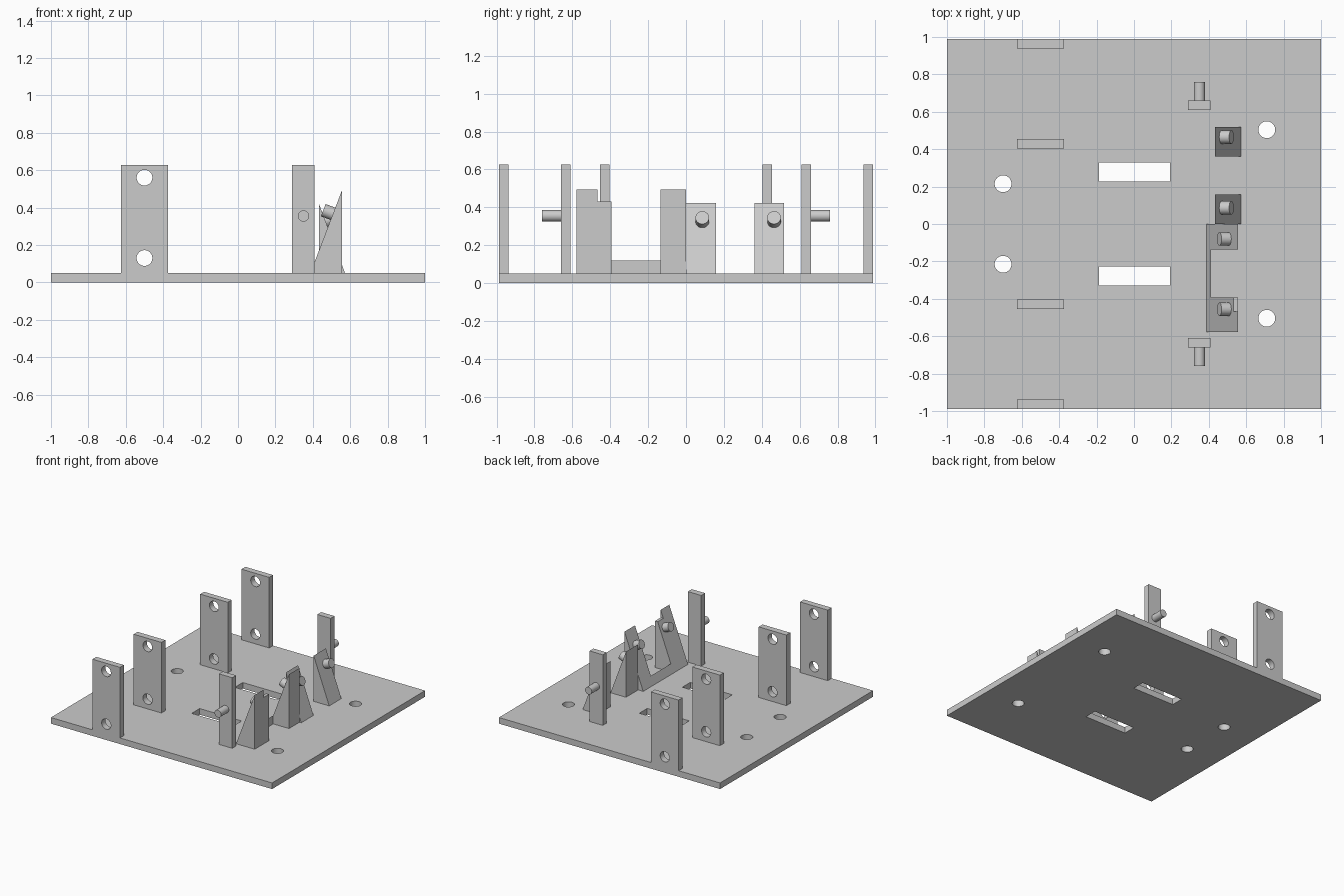
import bpy, bmesh, math
from mathutils import Vector

old = bpy.data.objects.get("Cube")
if old:
    bpy.data.objects.remove(old, do_unlink=True)

grey = bpy.data.materials.new("plain grey")
grey.use_nodes = True
colour = (0.6, 0.6, 0.6, 1)
grey.diffuse_color = colour
grey.node_tree.nodes["Principled BSDF"].inputs["Base Color"].default_value = colour

BASE_TOP = 0.05


def prism(name, profile, y0, y1):
    """Extrude an x-z profile along y."""
    bm = bmesh.new()
    face = bm.faces.new([bm.verts.new((x, y0, z)) for x, z in profile])
    out = bmesh.ops.extrude_face_region(bm, geom=[face])
    moved = [v for v in out["geom"] if isinstance(v, bmesh.types.BMVert)]
    bmesh.ops.translate(bm, verts=moved, vec=(0, y1 - y0, 0))
    bmesh.ops.recalc_face_normals(bm, faces=bm.faces)
    mesh = bpy.data.meshes.new(name)
    bm.to_mesh(mesh)
    bm.free()
    mesh.materials.append(grey)
    obj = bpy.data.objects.new(name, mesh)
    bpy.context.collection.objects.link(obj)
    return obj


def box(name, x0, x1, y0, y1, z0, z1):
    return prism(name, [(x0, z0), (x1, z0), (x1, z1), (x0, z1)], y0, y1)


def rod(name, start, end, radius):
    """Smooth cylinder between two points."""
    start, end = Vector(start), Vector(end)
    axis = end - start
    bpy.ops.mesh.primitive_cylinder_add(
        vertices=48, radius=radius, depth=axis.length, location=(start + end) / 2,
        rotation=axis.to_track_quat("Z", "Y").to_euler())
    obj = bpy.context.object
    obj.name = name
    obj.data.materials.append(grey)
    bpy.ops.object.shade_smooth_by_angle(angle=math.radians(30))
    return obj


def cut(obj, cutters):
    """Subtract the cutters, then discard them."""
    bpy.ops.object.select_all(action="DESELECT")
    obj.select_set(True)
    bpy.context.view_layer.objects.active = obj
    for cutter in cutters:
        mod = obj.modifiers.new("cut", "BOOLEAN")
        mod.operation = "DIFFERENCE"
        mod.solver = "EXACT"
        mod.object = cutter
        bpy.ops.object.modifier_apply(modifier=mod.name)
        bpy.data.objects.remove(cutter, do_unlink=True)
    bpy.ops.object.shade_smooth_by_angle(angle=math.radians(30))


# Base plate with two slots and four screw holes
base = box("base_plate", -1, 1, -0.988, 0.988, 0, BASE_TOP)
cutters = []
for side in (-1, 1):
    y0, y1 = sorted((side * 0.227, side * 0.33))
    cutters.append(box("slot_cutter", -0.188, 0.192, y0, y1, -0.1, 0.2))
    for x, y in ((-0.7, 0.215), (0.71, 0.504)):
        cutters.append(rod("hole_cutter", (x, y * side, -0.1), (x, y * side, 0.2), 0.045))
cut(base, cutters)

# Upright mounting plates, each with two holes
for side, label in ((-1, "front"), (1, "back")):
    for place, inner in (("inner", 0.404), ("outer", 0.938)):
        y0, y1 = sorted((side * inner, side * (inner + 0.05)))
        plate = box(f"{label}_{place}_upright", -0.625, -0.375, y0, y1, BASE_TOP, 0.627)
        cut(plate, [rod("hole_cutter", (-0.5, y0 - 0.1, z), (-0.5, y1 + 0.1, z), 0.042)
                    for z in (0.13, 0.56)])

    # Narrow posts with outward pins
    y0, y1 = sorted((side * 0.61, side * 0.66))
    box(f"{label}_post", 0.29, 0.41, y0, y1, BASE_TOP, 0.627)
    rod(f"{label}_post_pin", (0.35, side * 0.65, 0.355), (0.35, side * 0.76, 0.355), 0.03)

# Front twin wedge: one ramp with a pocket between its ends and a notched tip
ramp = prism("front_twin_wedge", [(0.387, BASE_TOP), (0.556, BASE_TOP), (0.556, 0.493)], -0.578, 0)
cut(ramp, [box("pocket_cutter", 0.3, 0.7, -0.394, -0.135, 0.12, 0.6),
           box("gap_cutter", 0.413, 0.7, -0.394, -0.135, 0, 0.3),
           box("notch_cutter", 0.5, 0.7, -0.467, -0.39, 0.43, 0.6)])
for i, y in enumerate((-0.08, -0.456)):
    rod(f"front_wedge_pin_{i + 1}", (0.53, y, 0.358), (0.456, y, 0.386), 0.035)

# Back wedges, sloping the other way
for i, (y0, y1, pin_y) in enumerate(((0, 0.158, 0.086), (0.361, 0.518, 0.465))):
    prism(f"back_wedge_{i + 1}", [(0.432, BASE_TOP), (0.572, BASE_TOP), (0.432, 0.423)], y0, y1)
    rod(f"back_wedge_pin_{i + 1}", (0.447, pin_y, 0.318), (0.521, pin_y, 0.346), 0.036)
